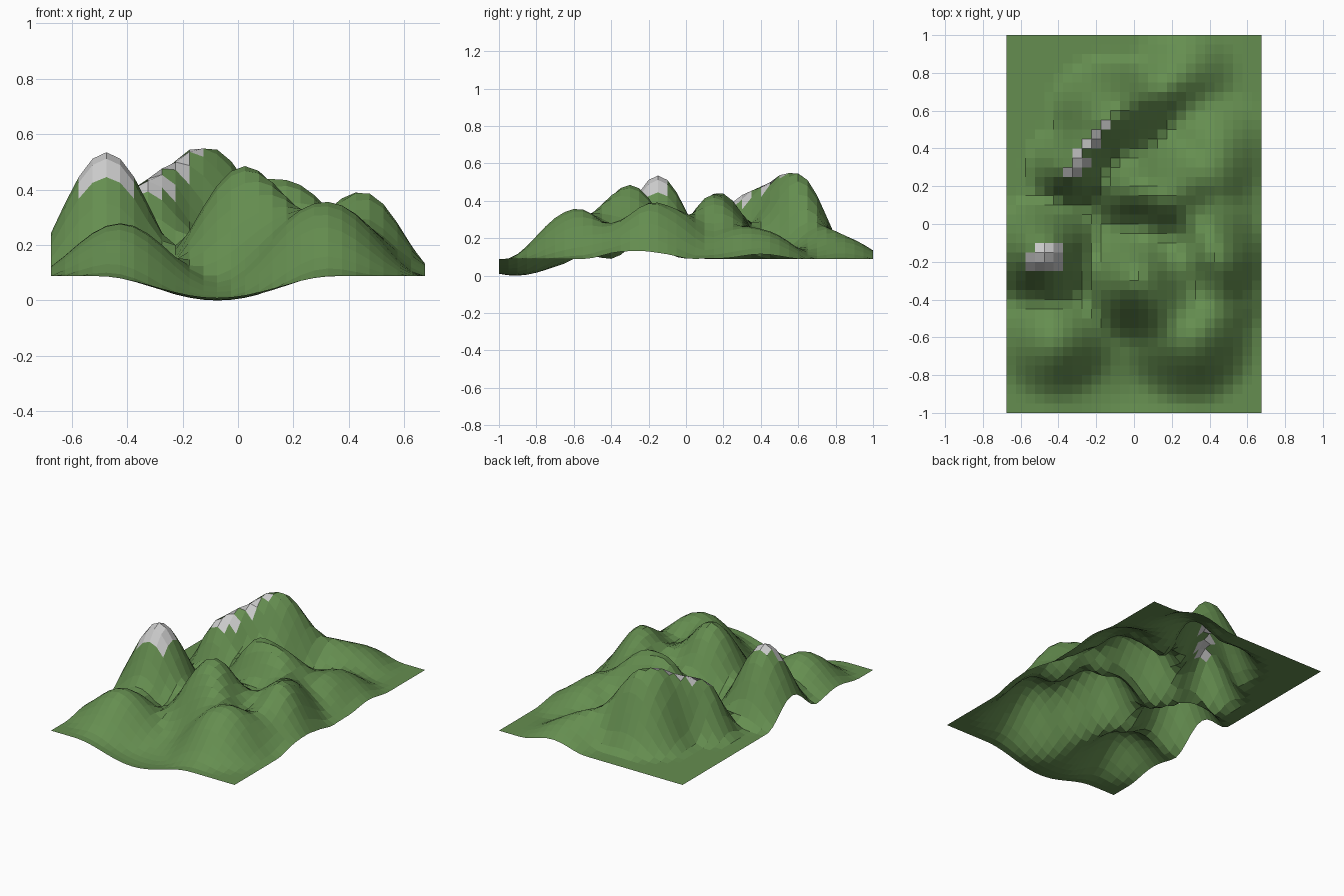
import bpy, bmesh, math

BASE = 0.088          # level of the flat ground
STEP = 0.05           # grid cell size
NX, NY = 27, 40

# Hills and hollows: x, y, height to reach there, radius of influence
hills = [
    (-0.475, -0.15, 0.535, 0.335),  # snowy peak
    (-0.335, 0.30, 0.43, 0.25),     # snowy ridge
    (-0.235, 0.44, 0.495, 0.20),
    (-0.13, 0.575, 0.55, 0.34),
    (0.05, 0.665, 0.38, 0.26),
    (0.17, 0.70, 0.26, 0.24),
    (0.025, -0.30, 0.485, 0.36),    # middle hills
    (0.11, 0.18, 0.44, 0.34),
    (0.26, 0.07, 0.36, 0.27),
    (-0.08, 0.20, 0.34, 0.25),
    (0.425, -0.15, 0.39, 0.32),     # right hills
    (0.54, -0.33, 0.26, 0.26),
    (0.45, -0.47, 0.28, 0.26),
    (0.30, -0.60, 0.355, 0.39),
    (0.43, 0.40, 0.25, 0.34),
    (0.42, 0.15, 0.24, 0.30),
    (0.28, 0.83, 0.22, 0.30),
    (-0.425, -0.62, 0.28, 0.35),    # front left hill
    (-0.075, -0.90, 0.0, 0.45),     # front hollow
    (-0.11, -0.66, 0.065, 0.28),
]


def falloff(x, y, hill):
    t = ((x - hill[0]) ** 2 + (y - hill[1]) ** 2) / hill[3] ** 2
    return (1 - t) ** 2.4 if t < 1 else 0.0


# Overlapping hills add up, so adjust each strength until every summit fits
strength = [0.0] * len(hills)


def height(x, y):
    return BASE + sum(s * falloff(x, y, h) for s, h in zip(strength, hills))


for _ in range(100):
    for i, (x, y, z, r) in enumerate(hills):
        strength[i] += 0.8 * (z - height(x, y))

# Snow cells: row start y -> x range
snow_rows = {
    -0.25: (-0.575, -0.375), -0.20: (-0.575, -0.375), -0.15: (-0.525, -0.375),
    0.25: (-0.375, -0.275), 0.30: (-0.325, -0.225), 0.35: (-0.325, -0.275),
    0.40: (-0.275, -0.175), 0.45: (-0.225, -0.175), 0.50: (-0.175, -0.125),
}


def is_snow(x, y):
    return any(row < y < row + STEP and a < x < b
               for row, (a, b) in snow_rows.items())


# Terrain sheet
bm = bmesh.new()
grid = []
for j in range(NY + 1):
    row = []
    for i in range(NX + 1):
        x, y = (i - NX / 2) * STEP, (j - NY / 2) * STEP
        row.append(bm.verts.new((x, y, max(0.0, height(x, y)))))
    grid.append(row)
for j in range(NY):
    for i in range(NX):
        face = bm.faces.new((grid[j][i], grid[j][i + 1],
                             grid[j + 1][i + 1], grid[j + 1][i]))
        c = face.calc_center_median()
        face.material_index = int(is_snow(c.x, c.y))

mesh = bpy.data.meshes.new("terrain")
bm.to_mesh(mesh)
bm.free()
for name, color in (("grass", (0.13, 0.27, 0.08, 1)), ("snow", (0.8, 0.8, 0.8, 1))):
    mat = bpy.data.materials.new(name)
    mat.diffuse_color = color
    mesh.materials.append(mat)
terrain = bpy.data.objects.new("terrain", mesh)
bpy.context.collection.objects.link(terrain)
